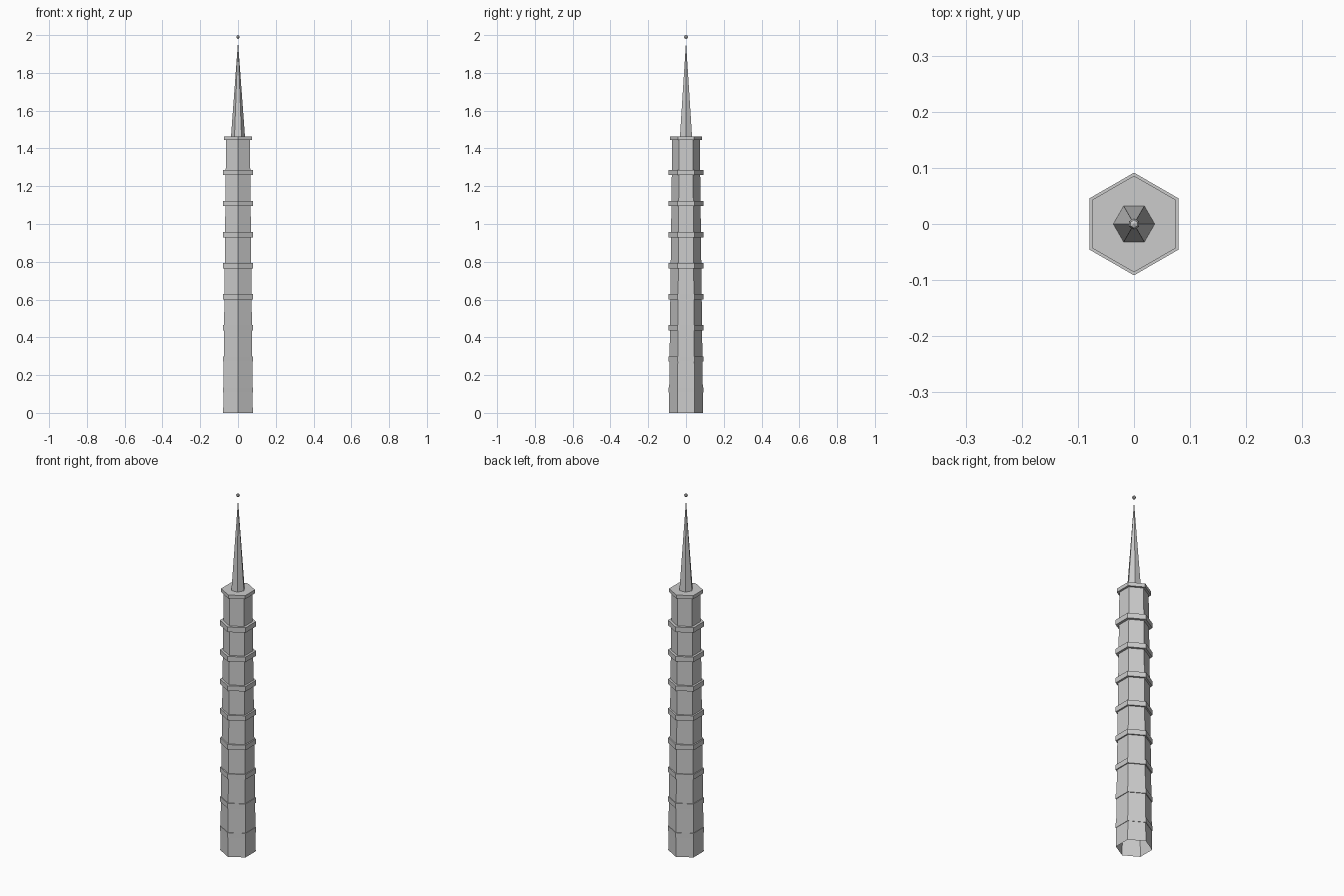
import bpy
import bmesh
from math import pi
from mathutils import Matrix

cube = bpy.data.objects.get("Cube")
if cube:
    bpy.data.objects.remove(cube, do_unlink=True)

# Single stone colour
stone = bpy.data.materials.new("grey_stone")
stone.use_nodes = True
stone.diffuse_color = (0.6, 0.6, 0.6, 1)
stone.node_tree.nodes["Principled BSDF"].inputs["Base Color"].default_value = (0.6, 0.6, 0.6, 1)


def finish(name, bm):
    mesh = bpy.data.meshes.new(name)
    bm.to_mesh(mesh)
    bm.free()
    mesh.materials.append(stone)
    obj = bpy.data.objects.new(name, mesh)
    bpy.context.collection.objects.link(obj)
    return obj


def hexagon(name, r_low, r_high, z_low, z_high, turn=0.0, caps=True):
    """Six-sided prism, frustum or spike; turn=0 puts a corner on the y axis."""
    bm = bmesh.new()
    place = Matrix.Translation((0, 0, (z_low + z_high) / 2)) @ Matrix.Rotation(turn, 4, "Z")
    bmesh.ops.create_cone(bm, cap_ends=caps, segments=6, radius1=r_low,
                          radius2=r_high, depth=z_high - z_low, matrix=place)
    return finish(name, bm)


# Tapering shaft, open underneath
hexagon("tower_shaft", 0.0905, 0.073, 0, 1.45, caps=False)

# Evenly spaced ledges
for i in range(8):
    z = 0.121 + i * 0.1645
    hexagon(f"ledge_{i + 1}", 0.0915, 0.0915, z - 0.014, z + 0.014)

# Roof slab and spire
hexagon("roof_slab", 0.086, 0.086, 1.444, 1.464)
hexagon("spire", 0.037, 0, 1.463, 1.965, turn=pi / 6)

# Small faceted ball at the tip
bm = bmesh.new()
bmesh.ops.create_uvsphere(bm, u_segments=6, v_segments=4, radius=0.01,
                          matrix=Matrix.Translation((0, 0, 1.99)))
finish("finial_ball", bm)
